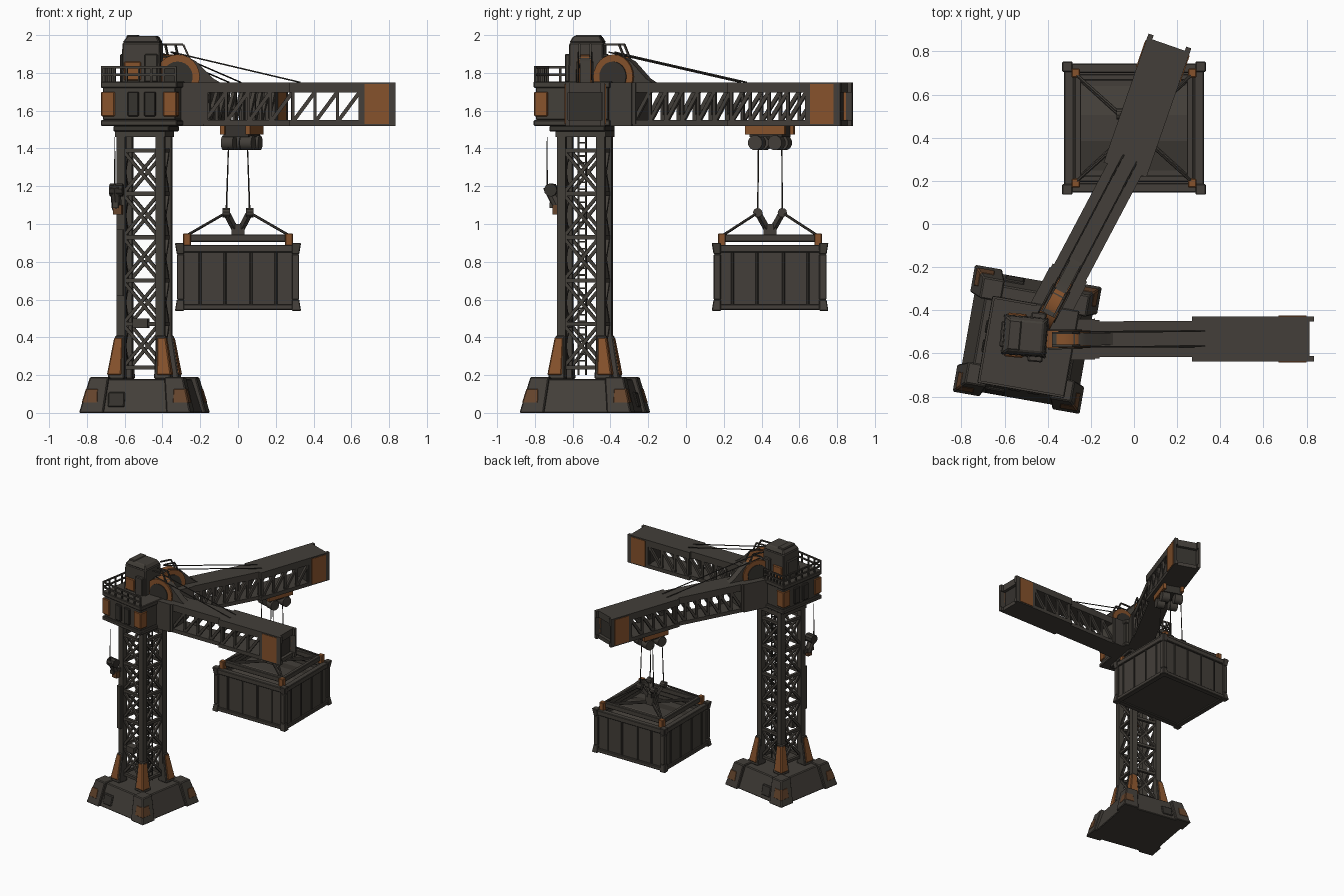
import bpy, bmesh, math
from mathutils import Matrix, Vector

if "Cube" in bpy.data.objects:
    bpy.data.objects.remove(bpy.data.objects["Cube"])

PALETTE = [("dark steel", (0.056, 0.049, 0.041)), ("shadow steel", (0.036, 0.032, 0.027)),
           ("rust orange", (0.24, 0.085, 0.025)), ("dull rust", (0.13, 0.058, 0.025))]
MATS = []
for label, rgb in PALETTE:
    m = bpy.data.materials.new(label)
    m.use_nodes = True
    m.diffuse_color = (*rgb, 1)
    bsdf = next(n for n in m.node_tree.nodes if n.type == "BSDF_PRINCIPLED")
    bsdf.inputs["Base Color"].default_value = (*rgb, 1)
    bsdf.inputs["Roughness"].default_value = 0.9
    MATS.append(m)
STEEL, SHADOW, RUST, DULL = range(4)


class Part:
    """Collects solids in a local frame and turns them into one object."""
    def __init__(self, name, frame=Matrix()):
        self.name, self.frame, self.bm = name, frame, bmesh.new()

    def paint(self, verts, mat):
        for f in {f for v in verts for f in v.link_faces}:
            f.material_index = mat

    def taper(self, z0, z1, low, high, mat=STEEL):
        # solid between two rectangles (x0, x1, y0, y1)
        vs = []
        for z, (x0, x1, y0, y1) in ((z0, low), (z1, high)):
            vs += [self.bm.verts.new(p) for p in ((x0, y0, z), (x1, y0, z), (x1, y1, z), (x0, y1, z))]
        self.bm.faces.new(vs[3::-1])
        self.bm.faces.new(vs[4:])
        for i in range(4):
            j = (i + 1) % 4
            self.bm.faces.new((vs[i], vs[j], vs[j + 4], vs[i + 4]))
        self.paint(vs, mat)

    def box(self, x0, x1, y0, y1, z0, z1, mat=STEEL):
        r = sorted((x0, x1)) + sorted((y0, y1))
        self.taper(z0, z1, r, r, mat)

    def beam(self, p, q, w, mat=STEEL, sides=4, w2=None):
        p, q = Vector(p), Vector(q)
        k = math.sqrt(0.5) if sides == 4 else 0.5
        m = Matrix.Translation((p + q) / 2) @ (q - p).to_track_quat("Z", "Y").to_matrix().to_4x4()
        m = m @ Matrix.Rotation(math.pi / 4, 4, "Z")
        r = bmesh.ops.create_cone(self.bm, cap_ends=True, segments=sides, radius1=w * k,
                                  radius2=(w2 or w) * k, depth=(q - p).length, matrix=m)
        self.paint(r["verts"], mat)

    def fin(self, profile, y0, y1, mat=STEEL):
        # side profile (x, z) extruded across y
        a = [self.bm.verts.new((x, y0, z)) for x, z in profile]
        b = [self.bm.verts.new((x, y1, z)) for x, z in profile]
        self.bm.faces.new(a)
        self.bm.faces.new(b[::-1])
        for i in range(len(a)):
            j = (i + 1) % len(a)
            self.bm.faces.new((a[i], b[i], b[j], a[j]))
        self.paint(a + b, mat)

    def done(self, bevel=0, smooth=False):
        bmesh.ops.recalc_face_normals(self.bm, faces=self.bm.faces)
        mesh = bpy.data.meshes.new(self.name)
        self.bm.to_mesh(mesh)
        self.bm.free()
        for m in MATS:
            mesh.materials.append(m)
        ob = bpy.data.objects.new(self.name, mesh)
        ob.matrix_world = self.frame
        bpy.context.collection.objects.link(ob)
        if bevel:
            mod = ob.modifiers.new("edge wear", "BEVEL")
            mod.width, mod.segments, mod.limit_method = bevel, 1, "ANGLE"
        if smooth:
            bpy.ops.object.select_all(action="DESELECT")
            ob.select_set(True)
            bpy.context.view_layer.objects.active = ob
            bpy.ops.object.shade_smooth_by_angle(angle=math.radians(35))


def frame(x, y, angle):
    return Matrix.Translation((x, y, 0)) @ Matrix.Rotation(angle, 4, "Z")


TURN = math.radians(-10)
TOWER = frame(-0.495, -0.535, TURN)
CORNERS = [(sx, sy) for sx in (-1, 1) for sy in (-1, 1)]


def corner(sx, sy, a, b):
    return sorted((sx * a, sx * b)) + sorted((sy * a, sy * b))


# Concrete-like base with heavy corner blocks
base = Part("base", TOWER)
base.taper(0, 0.18, (-0.28, 0.28, -0.28, 0.28), (-0.225, 0.225, -0.225, 0.225))
for sx, sy in CORNERS:
    base.taper(0, 0.19, corner(sx, sy, 0.17, 0.3), corner(sx, sy, 0.15, 0.25))
    base.taper(0.05, 0.13, corner(sx, sy, 0.2, 0.289), corner(sx, sy, 0.2, 0.268), DULL)
    base.taper(0.18, 0.41, corner(sx, sy, 0.08, 0.17), corner(sx, sy, 0.085, 0.135), STEEL)
    # rust-coloured foot plates on both outer sides
    base.taper(0.2, 0.4, corner(sx, sy, 0.095, 0.173), corner(sx, sy, 0.092, 0.139), RUST)
for s in (-1, 1):
    base.taper(0.03, 0.11, (-0.15, -0.06, s * 0.2, s * 0.278), (-0.15, -0.06, s * 0.2, s * 0.258), SHADOW)
base.done(bevel=0.006)

# Lattice tower
tower = Part("lattice_tower", TOWER)
H, Z0, BAY, N = 0.108, 0.24, 0.23, 5
for sx, sy in CORNERS:
    tower.box(sx * 0.083, sx * 0.128, sy * 0.083, sy * 0.128, 0.18, 1.51)
for side in range(4):
    rot = Matrix.Rotation(side * math.pi / 2, 3, "Z")
    def at(u, z):
        return rot @ Vector((u * H, -H, z))
    for i in range(N + 1):
        z = Z0 + i * BAY
        tower.beam(at(-1, z), at(1, z), 0.022)
        if i < N:
            tower.beam(at(-0.9, z), at(0.9, z + BAY), 0.017)
            tower.beam(at(0.9, z), at(-0.9, z + BAY), 0.017)
tower.box(-0.135, 0.135, -0.135, 0.135, 1.46, 1.52)
tower.done()

# Ladder inside the tower
ladder = Part("ladder", TOWER)
for s in (-1, 1):
    ladder.beam((0.08, s * 0.02, 0.2), (0.08, s * 0.02, 1.5), 0.009, SHADOW)
for i in range(36):
    z = 0.24 + i * 0.035
    ladder.beam((0.08, -0.02, z), (0.08, 0.02, z), 0.008, SHADOW)
ladder.done()

# Service boxes and auxiliary hoist on the tower side
aux = Part("auxiliary_hoist", TOWER)
aux.box(-0.04, 0.04, -0.14, -0.08, 0.45, 0.5)
aux.box(-0.125, -0.09, -0.15, -0.12, 0.62, 0.97)
aux.beam((-0.12, -0.11, 1.1), (-0.12, -0.21, 1.1), 0.03)
aux.beam((-0.12, -0.16, 1.08), (-0.12, -0.22, 1.2), 0.055, STEEL, 8)
aux.beam((-0.15, -0.2, 1.18), (-0.08, -0.2, 1.18), 0.07, SHADOW, 10)
aux.box(-0.135, -0.09, -0.19, -0.15, 1.05, 1.1, DULL)
aux.beam((-0.12, -0.225, 1.2), (-0.12, -0.225, 1.46), 0.01, SHADOW, 5, 0.003)
aux.done()

# Slewing platform, side lockers and ledges
HEAD = frame(-0.49, -0.57, TURN)
head = Part("slewing_platform", HEAD)
R = 0.195
head.box(-R, R, -R, R, 1.55, 1.73)
head.box(-R - 0.01, R + 0.01, -R - 0.01, R + 0.01, 1.52, 1.55)
head.box(-R - 0.01, R + 0.01, -R - 0.01, R + 0.01, 1.72, 1.755)
head.box(-0.15, 0.15, -0.13, 0.17, 1.49, 1.52, SHADOW)
for a, b in ((-1, -1), (1, -1), (-1, 1)):
    head.box(a * 0.13, a * 0.203, b * 0.13, b * 0.203, 1.57, 1.7, RUST)
for a in (-0.06, 0.03):
    head.box(a, a + 0.06, -0.212, -0.18, 1.57, 1.7, SHADOW)
    head.box(-0.212, -0.18, a, a + 0.06, 1.57, 1.7, SHADOW)
head.done(bevel=0.005)

# Guard rail around the open edges of the platform
rail = Part("guard_rail", HEAD)
E = R + 0.003
path = [(E, -E), (-E, -E), (-E, E), (0, E)]
for (ax, ay), (bx, by) in zip(path, path[1:]):
    a, b = Vector((ax, ay, 0)), Vector((bx, by, 0))
    for z in (1.79, 1.83):
        rail.beam(a + Vector((0, 0, z)), b + Vector((0, 0, z)), 0.011)
    for i in range(7):
        p = a.lerp(b, i / 6)
        rail.beam(p + Vector((0, 0, 1.75)), p + Vector((0, 0, 1.835)), 0.01)
rail.done()

# Machinery cabin on top
cabin = Part("machinery_cabin", frame(-0.505, -0.52, math.radians(-5)))
cabin.taper(1.74, 1.96, (-0.105, 0.105, -0.095, 0.095), (-0.1, 0.1, -0.09, 0.09))
cabin.taper(1.96, 1.995, (-0.1, 0.1, -0.09, 0.09), (-0.075, 0.08, -0.07, 0.07))
cabin.box(-0.08, -0.02, -0.07, 0.07, 1.98, 2.0)
for s in (-1, 1):
    cabin.box(-0.09, 0.0, s * 0.085, s * 0.102, 1.76, 1.86, RUST)
    cabin.box(0.02, 0.09, s * 0.08, s * 0.115, 1.75, 1.9)
cabin.box(-0.115, -0.09, -0.06, 0.06, 1.75, 1.9)
cabin.done(bevel=0.006)


def jib(name, root, mid, tip, widths):
    """Two truss lengths, a narrow inner one and a wide outer one, with root gear."""
    w0, w1, w2 = widths
    for seg, (a, b) in enumerate(((root, mid), (mid, tip))):
        d = Vector(b) - Vector(a)
        L, fr = d.length, frame(*a, math.atan2(d.y, d.x))
        h0, h1 = ((w0, w1), (w2, w2))[seg]
        part = Part(name + ("_inner_truss", "_outer_truss")[seg], fr)
        back = -0.02 if seg else 0
        for z0, z1 in ((1.695, 1.75), (1.52, 1.55)):
            for s in (-1, 1):
                # plate halves whose outer edge follows the taper
                part.fin([(back, z0), (L, z0), (L, z1), (back, z1)], 0, s * min(h0, h1))
                part.box(back, L + (0.02 if seg else 0), s * (h1 - 0.025), s * h1, z0, z1)
        start, end = (0, L - 0.17) if seg else (0.2, L)
        n = max(3, round((end - start) / 0.105))
        step = (end - start) / n
        for s in (-1, 1):
            y = s * (h1 - 0.014)
            for i in range(n + 1):
                x = start + i * step
                part.beam((x, y, 1.54), (x, y, 1.7), 0.016)
                if i < n:
                    part.beam((x, y, 1.54), (x + step, y, 1.7), 0.02)
            if seg:
                part.box(end, L + 0.02, y, s * h1, 1.52, 1.75)
                part.box(end + 0.025, L - 0.015, y, s * (h1 + 0.004), 1.53, 1.74, RUST)
        if seg:
            part.box(end, L - 0.025, -h1 + 0.02, h1 - 0.02, 1.54, 1.7, SHADOW)
        else:
            part.box(0, start, -w0, w0, 1.52, 1.75)
            part.box(start - 0.03, start + 0.02, -w0 + 0.005, w0 - 0.005, 1.53, 1.75)
        part.done()
    # sheave, cowl, handrail and stay cables over the root
    d = Vector(mid) - Vector(root)
    gear = Part(name + "_root_gear", frame(*root, math.atan2(d.y, d.x)))
    gear.fin([(0, 1.74), (0.3, 1.74), (0.25, 1.77), (0.16, 1.86), (0.1, 1.89), (0, 1.89)], -0.028, 0.028)
    gear.beam((0.06, -0.04, 1.78), (0.06, 0.04, 1.78), 0.235, RUST, 24)
    gear.beam((0.06, -0.046, 1.78), (0.06, 0.046, 1.78), 0.16, SHADOW, 24)
    for s in (-1, 1):
        gear.beam((0, s * 0.03, 1.95), (0.09, s * 0.03, 1.95), 0.01)
        gear.beam((0.09, s * 0.03, 1.95), (0.14, s * 0.03, 1.84), 0.01)
        gear.beam((0.03, s * 0.035, 1.91), (d.length + 0.04, s * 0.035, 1.75), 0.008, SHADOW, 5)
    gear.done(smooth=True)


jib("front_jib", (-0.38, -0.535), (0.29, -0.533), (0.815, -0.533), (0.095, 0.083, 0.105))
jib("rear_jib", (-0.4, -0.42), (-0.035, 0.27), (0.16, 0.83), (0.095, 0.083, 0.105))

# Trolley under the rear jib
CY = 0.445
trolley = Part("trolley", frame(0.02, CY, math.radians(71)))
trolley.box(-0.09, 0.09, -0.07, 0.07, 1.46, 1.52, SHADOW)
for s in (-1, 1):
    trolley.box(-0.11, 0.11, s * 0.06, s * 0.085, 1.475, 1.525, RUST)
    for x in (-0.055, 0.055):
        trolley.beam((x, s * 0.02, 1.43), (x, s * 0.085, 1.43), 0.08, STEEL, 12)
trolley.done(smooth=True)

# Hoist cables, pulleys, sling rods and lifting mast
LIFT = frame(0, CY, 0)
sling = Part("hoist_sling", LIFT)
for sx, sy in CORNERS:
    p = Vector((sx * 0.062, sy * 0.065, 1.06))
    sling.beam(p, (sx * 0.05, sy * 0.062, 1.42), 0.009, SHADOW, 5, 0.006)
    sling.beam(p - Vector((0.02, 0, 0)), p + Vector((0.02, 0, 0)), 0.05, STEEL, 10)
    sling.beam(p, (sx * 0.27, sy * 0.25, 0.94), 0.014, STEEL, 6)
    sling.beam(p, (sx * 0.02, sy * 0.02, 0.98), 0.026)
sling.box(-0.035, 0.035, -0.035, 0.035, 0.91, 1.0)
sling.done()

# Spreader frame with rust-coloured corner clamps
spreader = Part("spreader_frame", LIFT)
X, Y = 0.275, 0.25
for s in (-1, 1):
    spreader.box(-X, X, s * (Y - 0.03), s * Y, 0.905, 0.945)
    spreader.box(s * (X - 0.03), s * X, -Y, Y, 0.905, 0.945)
    spreader.beam((-X, -s * Y, 0.925), (X, s * Y, 0.925), 0.02)
for sx, sy in CORNERS:
    spreader.box(sx * 0.25, sx * 0.29, sy * 0.235, sy * 0.275, 0.88, 0.95, RUST)
spreader.done(bevel=0.004)

# Cargo container with posts, rims, ribs and a sunken roof
cargo = Part("container", LIFT)
X, Y = 0.31, 0.285
cargo.box(-X, X, -Y, Y, 0.555, 0.82)
cargo.taper(0.82, 0.86, (-0.27, 0.27, -0.2, 0.2), (-0.25, 0.25, -0.06, 0.06))
for s in (-1, 1):
    for z, t in ((0.545, 0.03), (0.85, 0.04)):
        cargo.box(-X, X, s * (Y - 0.03), s * (Y + 0.014), z, z + t)
        cargo.box(s * (X - 0.03), s * (X + 0.014), -Y, Y, z, z + t)
    cargo.box(-X, X, s * (Y - 0.02), s * Y, 0.8, 0.87)
    cargo.box(s * (X - 0.02), s * X, -Y, Y, 0.8, 0.87)
    for u in (-0.2, -0.07, 0.07, 0.2):
        cargo.box(u - 0.008, u + 0.008, s * Y, s * (Y + 0.008), 0.57, 0.86, SHADOW)
        cargo.box(s * X, s * (X + 0.008), u - 0.008, u + 0.008, 0.57, 0.86, SHADOW)
for sx, sy in CORNERS:
    def post(e):
        return sorted((sx * 0.285, sx * (X + e))) + sorted((sy * 0.26, sy * (Y + e)))
    cargo.taper(0.54, 0.6, post(0.024), post(0.014))
    cargo.taper(0.6, 0.84, post(0.014), post(0.014))
    cargo.taper(0.84, 0.9, post(0.014), post(0.024))
cargo.done(bevel=0.004)
